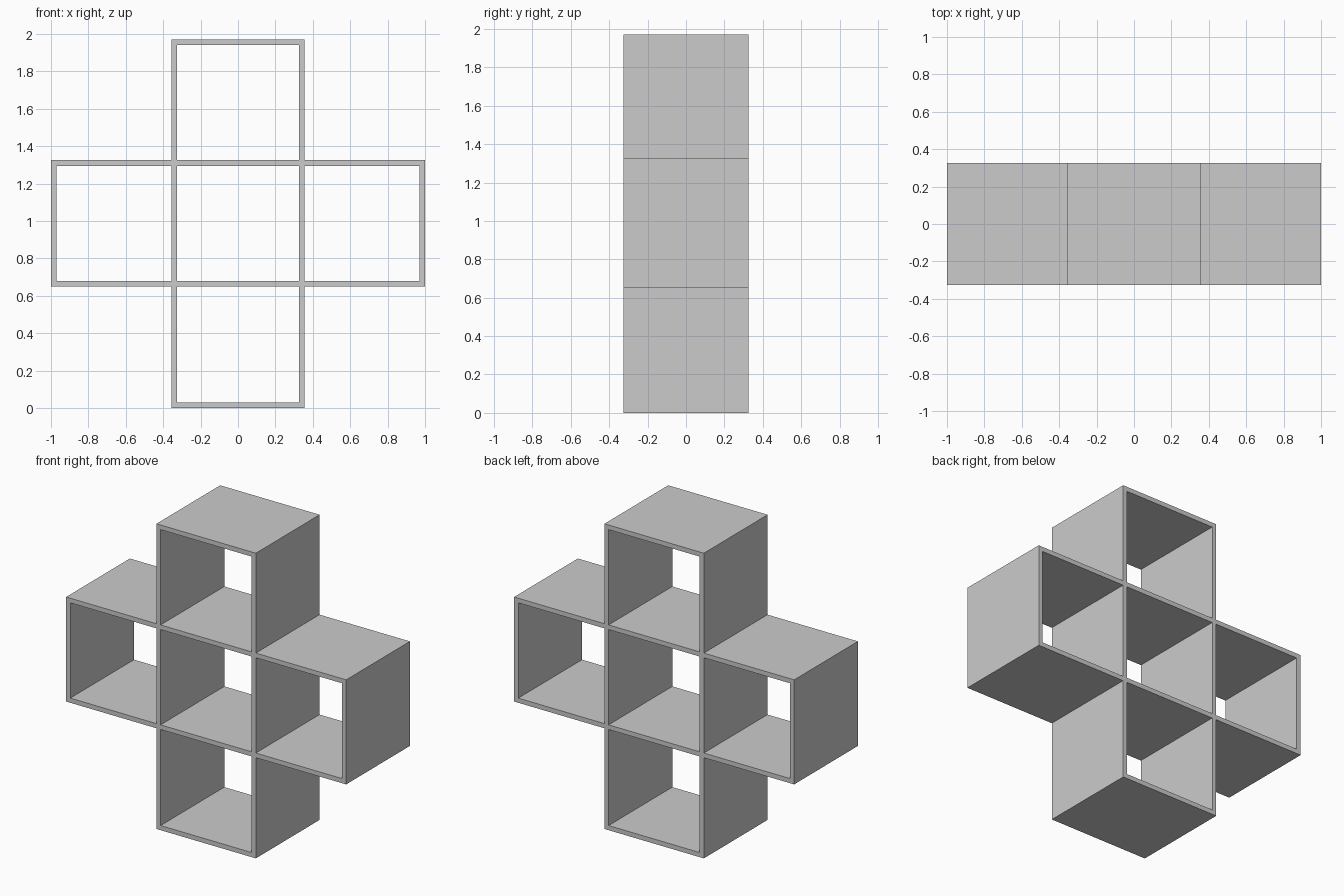
import bpy
import bmesh

if "Cube" in bpy.data.objects:
    bpy.data.objects.remove(bpy.data.objects["Cube"])

DEPTH = 0.65
# Board edges across the width and up the height
XS = [-1.0, -0.97, -0.355, -0.325, 0.325, 0.355, 0.97, 1.0]
ZS = [0.0, 0.03, 0.65, 0.68, 1.295, 1.325, 1.94, 1.97]


def is_board(i, j):
    in_cross = 2 <= i <= 4 or 2 <= j <= 4
    opening = i % 2 == 1 and j % 2 == 1
    return in_cross and not opening


bm = bmesh.new()
verts = {}


def corner(i, j):
    if (i, j) not in verts:
        verts[i, j] = bm.verts.new((XS[i], -DEPTH / 2, ZS[j]))
    return verts[i, j]


# Front outline of the cross-shaped shelf with five open compartments
for i in range(len(XS) - 1):
    for j in range(len(ZS) - 1):
        if is_board(i, j):
            bm.faces.new([corner(i, j), corner(i + 1, j),
                          corner(i + 1, j + 1), corner(i, j + 1)])

# Extrude the boards to the back, keeping the front faces
result = bmesh.ops.extrude_face_region(bm, geom=bm.faces[:], use_keep_orig=True)
back = [g for g in result["geom"] if isinstance(g, bmesh.types.BMVert)]
bmesh.ops.translate(bm, verts=back, vec=(0, DEPTH, 0))
bmesh.ops.recalc_face_normals(bm, faces=bm.faces[:])

mesh = bpy.data.meshes.new("cross_shelf")
bm.to_mesh(mesh)
bm.free()
shelf = bpy.data.objects.new("cross_shelf", mesh)
bpy.context.collection.objects.link(shelf)
